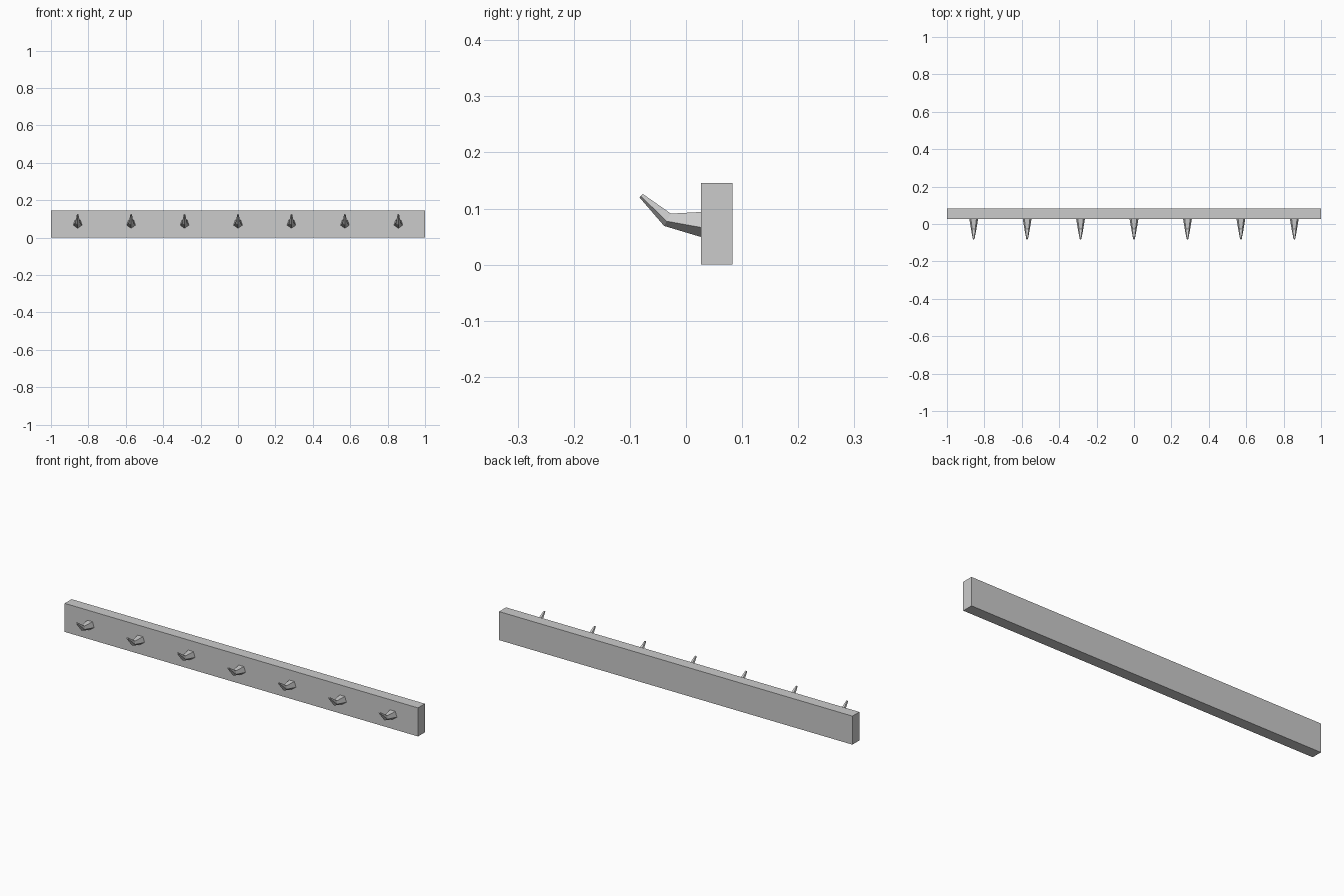
import bpy
import bmesh
from math import sin, cos, tau
from mathutils import Vector

cube = bpy.data.objects.get("Cube")
if cube:
    bpy.data.objects.remove(cube)

grey = bpy.data.materials.new("light grey")
grey.use_nodes = True
color = (0.6, 0.6, 0.6, 1)
grey.diffuse_color = color
grey.node_tree.nodes["Principled BSDF"].inputs["Base Color"].default_value = color


def add_object(name, bm):
    bmesh.ops.recalc_face_normals(bm, faces=bm.faces)
    mesh = bpy.data.meshes.new(name)
    bm.to_mesh(mesh)
    bm.free()
    mesh.materials.append(grey)
    obj = bpy.data.objects.new(name, mesh)
    bpy.context.collection.objects.link(obj)
    return obj


# Long wall board
bm = bmesh.new()
bmesh.ops.create_cube(bm, size=1)
bmesh.ops.scale(bm, vec=(2, 0.056, 0.146), verts=bm.verts)
bmesh.ops.translate(bm, vec=(0, 0.055, 0.073), verts=bm.verts)
add_object("board", bm)

# Tapered, bent five-sided hook: top and bottom (y, z) of each section
SECTIONS = [((0.028, 0.094), (0.028, 0.049)),
            ((-0.027, 0.091), (-0.039, 0.069)),
            ((-0.077, 0.126), (-0.083, 0.120))]
FLAT = cos(tau / 10)


def hook_mesh():
    bm = bmesh.new()
    rings = []
    for top, bottom in SECTIONS:
        top, bottom = Vector((0, *top)), Vector((0, *bottom))
        radius = (top - bottom).length / (1 + FLAT)
        down = (bottom - top).normalized()
        center = bottom - down * radius
        rings.append([bm.verts.new(center + radius * (
            down * cos(tau * i / 5) + Vector((sin(tau * i / 5), 0, 0))))
            for i in range(5)])
    for a, b in zip(rings, rings[1:]):
        for i in range(5):
            j = (i + 1) % 5
            bm.faces.new((a[i], a[j], b[j], b[i]))
    bm.faces.new(rings[0])
    bm.faces.new(rings[-1])
    return bm


# Seven evenly spaced hooks along the board
for n in range(7):
    hook = add_object(f"hook_{n + 1}", hook_mesh())
    hook.location.x = (n - 3) * 2 / 7
